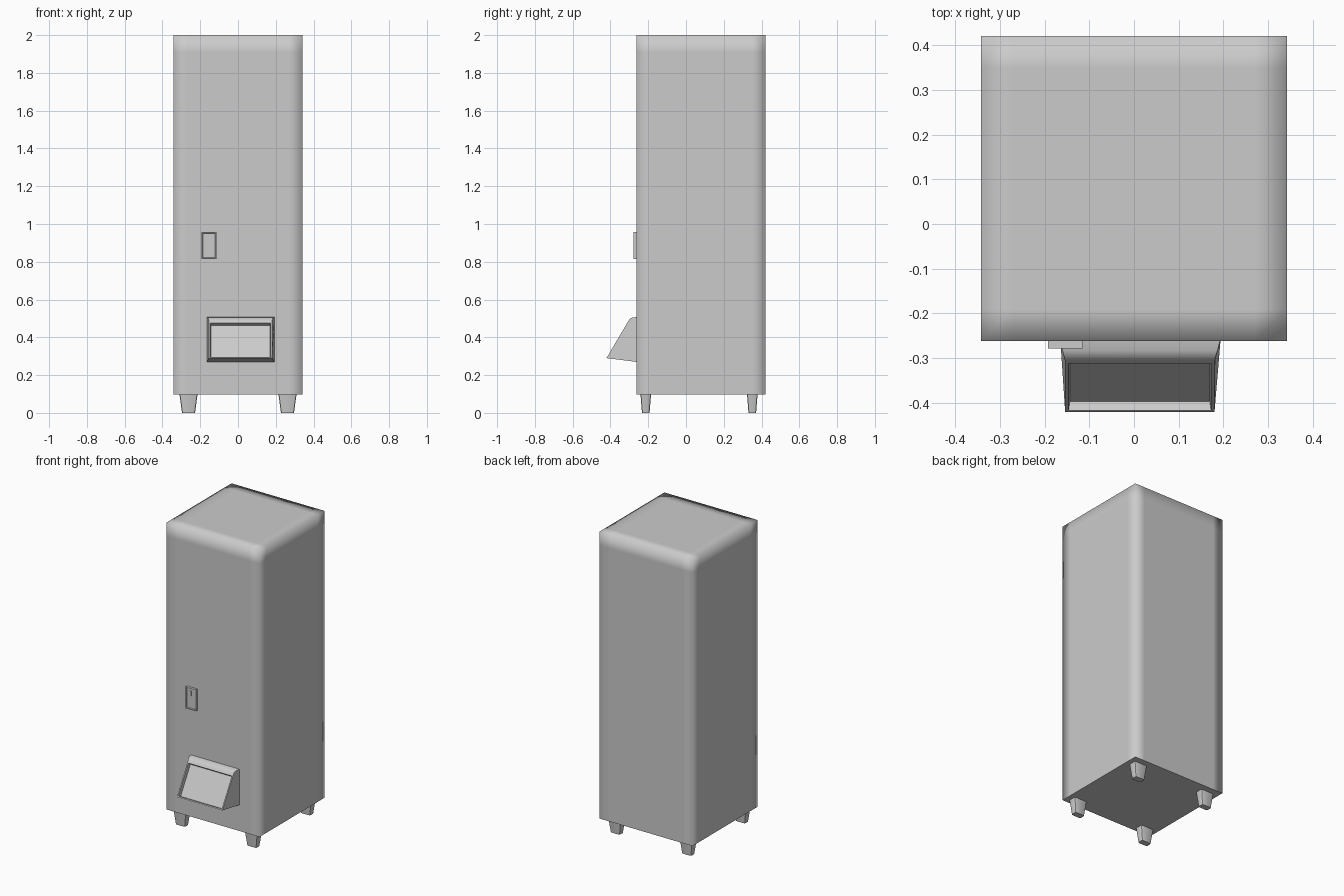
import bpy, bmesh
from mathutils import Vector

if "Cube" in bpy.data.objects:
    bpy.data.objects.remove(bpy.data.objects["Cube"])


def finish(bm, name, smooth=None):
    bmesh.ops.recalc_face_normals(bm, faces=bm.faces)
    me = bpy.data.meshes.new(name)
    bm.to_mesh(me)
    bm.free()
    ob = bpy.data.objects.new(name, me)
    bpy.context.collection.objects.link(ob)
    if smooth is not None:
        bpy.ops.object.select_all(action='DESELECT')
        ob.select_set(True)
        bpy.context.view_layer.objects.active = ob
        bpy.ops.object.shade_smooth_by_angle(angle=smooth)
    return ob


def add_box(bm, lo, hi, taper=(1, 1)):
    # box between two corners, with its bottom scaled by taper
    lo, hi = Vector(lo), Vector(hi)
    c, s = (lo + hi) / 2, hi - lo
    for v in bmesh.ops.create_cube(bm, size=1)['verts']:
        k = taper if v.co.z < 0 else (1, 1)
        v.co = c + Vector((v.co.x * s.x * k[0], v.co.y * s.y * k[1], v.co.z * s.z))


# Cabinet: box with support loops so the edges shade softly, crisp underside
bm = bmesh.new()
add_box(bm, (-0.342, -0.262, 0.097), (0.342, 0.42, 2.0))
for co, no in [((-0.27, 0, 0), (1, 0, 0)), ((0.27, 0, 0), (1, 0, 0)),
               ((0, -0.19, 0), (0, 1, 0)), ((0, 0.35, 0), (0, 1, 0)),
               ((0, 0, 1.91), (0, 0, 1))]:
    bmesh.ops.bisect_plane(bm, geom=bm.verts[:] + bm.edges[:] + bm.faces[:],
                           plane_co=co, plane_no=no)
for f in bm.faces:
    f.smooth = True
for e in bm.edges:
    down = [f.normal.z < -0.5 for f in e.link_faces]
    e.smooth = down[0] == down[1]
finish(bm, "cabinet")

# Four tapered feet
for side, x in (("left", -0.262), ("right", 0.262)):
    for end, y in (("front", -0.213), ("back", 0.351)):
        bm = bmesh.new()
        add_box(bm, (x - 0.048, y - 0.028, 0), (x + 0.048, y + 0.028, 0.1), (0.72, 0.72))
        bmesh.ops.bevel(bm, geom=[e for e in bm.edges
                                  if abs((e.verts[0].co - e.verts[1].co).z) > 0.05],
                        offset=0.009, segments=2, affect='EDGES', profile=0.5)
        finish(bm, f"{end}_{side}_foot", 0.7)

# Dispensing chute: side profile (y, z, left x, right x) joined across
profile = [(-0.255, 0.508, -0.165, 0.194), (-0.283, 0.505, -0.160, 0.187),
           (-0.298, 0.497, -0.156, 0.182), (-0.308, 0.482, -0.154, 0.180),
           (-0.421, 0.290, -0.154, 0.180), (-0.255, 0.269, -0.165, 0.194)]
bm = bmesh.new()
left = [bm.verts.new((l, y, z)) for y, z, l, r in profile]
right = [bm.verts.new((r, y, z)) for y, z, l, r in profile]
n = len(profile)
strips = [bm.faces.new((left[i], left[(i + 1) % n], right[(i + 1) % n], right[i]))
          for i in range(n)]
bm.faces.new(left)
bm.faces.new(right[::-1])
bmesh.ops.recalc_face_normals(bm, faces=bm.faces)

# Recessed flap in the sloping mouth
mouth = strips[3]
bmesh.ops.inset_individual(bm, faces=[mouth], thickness=0.011)
inward = -mouth.normal.copy()
bmesh.ops.inset_individual(bm, faces=[mouth], thickness=0.004)
for v in mouth.verts:
    v.co += inward * 0.022
finish(bm, "dispensing_chute", 0.6)

# Coin plate with a shallow dished front
bm = bmesh.new()
add_box(bm, (-0.192, -0.278, 0.815), (-0.115, -0.255, 0.957))
bmesh.ops.recalc_face_normals(bm, faces=bm.faces)
front = min(bm.faces, key=lambda f: f.calc_center_median().y)
bmesh.ops.inset_individual(bm, faces=[front], thickness=0.007)
bmesh.ops.inset_individual(bm, faces=[front], thickness=0.004)
for v in front.verts:
    v.co.y += 0.006
finish(bm, "coin_plate", 0.6)

# Small coin entry inside the plate
bm = bmesh.new()
add_box(bm, (-0.159, -0.278, 0.905), (-0.151, -0.268, 0.938))
finish(bm, "coin_entry")
